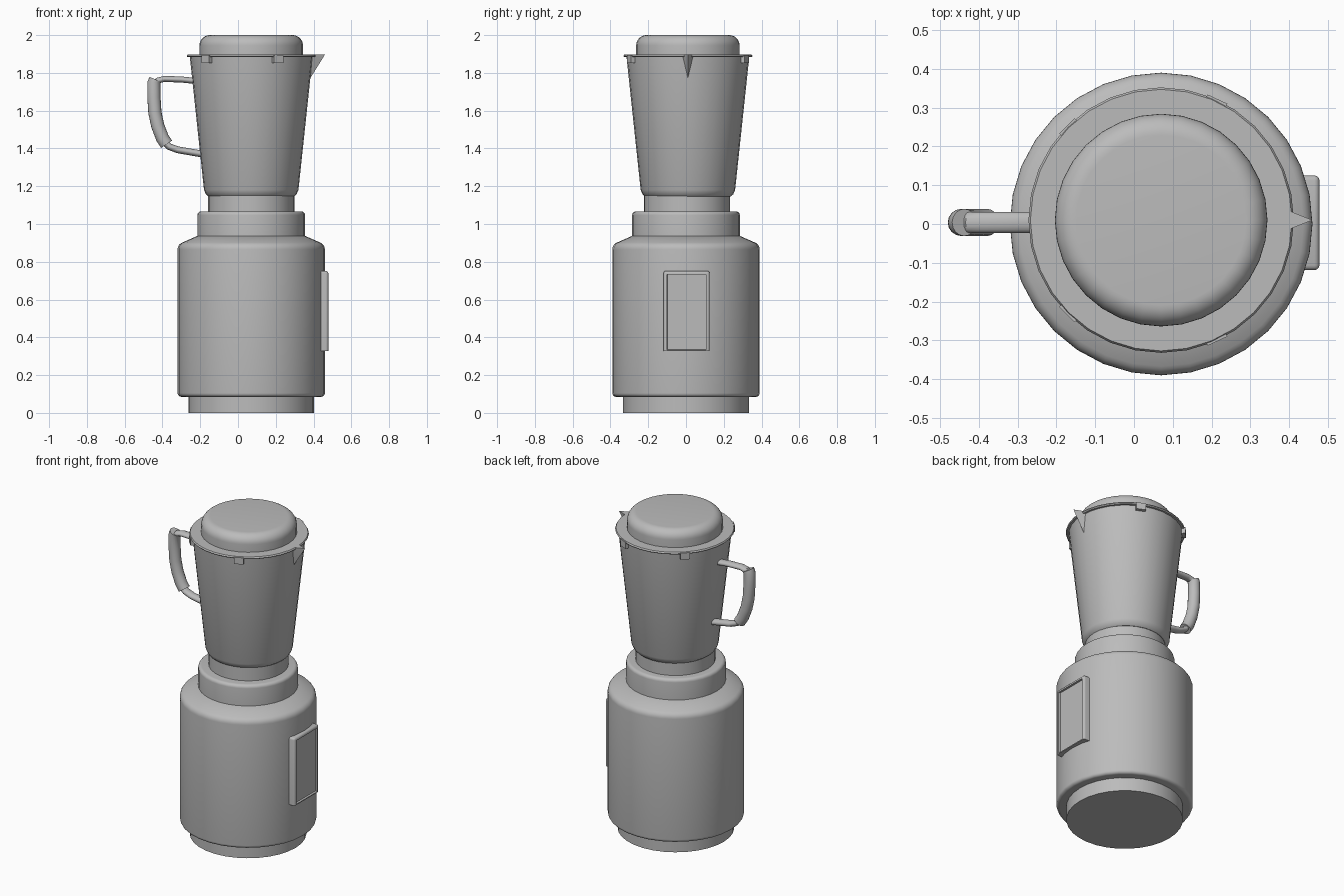
import bpy, bmesh, math
from math import sin, cos, radians
from mathutils import Vector

old = bpy.data.objects.get("Cube")
if old:
    bpy.data.objects.remove(old)

AXIS = 0.07      # x of the turned parts
JAR_Y = 0.01     # slight depth offset of the jar

grey = bpy.data.materials.new("plain grey")
grey.use_nodes = True
tone = (0.5, 0.5, 0.5, 1)
grey.diffuse_color = tone
grey.node_tree.nodes["Principled BSDF"].inputs["Base Color"].default_value = tone


def finish(bm, name, angle=40):
    bmesh.ops.recalc_face_normals(bm, faces=bm.faces)
    mesh = bpy.data.meshes.new(name)
    bm.to_mesh(mesh)
    bm.free()
    mesh.materials.append(grey)
    ob = bpy.data.objects.new(name, mesh)
    bpy.context.collection.objects.link(ob)
    bpy.ops.object.select_all(action='DESELECT')
    ob.select_set(True)
    bpy.context.view_layer.objects.active = ob
    bpy.ops.object.shade_smooth_by_angle(angle=radians(angle))
    return ob


def skin(bm, rings):
    """Join rings of points into a closed tube."""
    rows = [[bm.verts.new(p) for p in ring] for ring in rings]
    n = len(rows[0])
    for a, b in zip(rows, rows[1:]):
        for i in range(n):
            j = (i + 1) % n
            bm.faces.new((a[i], a[j], b[j], b[i]))
    bm.faces.new(rows[0])
    bm.faces.new(rows[-1])


def lathe(name, profile, y=0.0, n=32):
    bm = bmesh.new()
    turns = [2 * math.pi * i / n for i in range(n)]
    skin(bm, [[(AXIS + r * cos(t), y + r * sin(t), z) for t in turns]
              for r, z in profile])
    return finish(bm, name)


def arc(r, z, size, start, end, steps=5):
    """Rounded corner: profile points about the centre (r, z)."""
    angles = [radians(start + (end - start) * i / steps) for i in range(steps + 1)]
    return [(r + size * cos(a), z + size * sin(a)) for a in angles]


def sweep(name, path, in_plane, depth, n=16):
    """Oval tube along a path in the x-z plane."""
    pts = [Vector((x, 0.004, z)) for x, z in path]
    rings = []
    for i, p in enumerate(pts):
        d = (pts[min(i + 1, len(pts) - 1)] - pts[max(i - 1, 0)]).normalized()
        side = Vector((-d.z, 0, d.x))
        rings.append([p + side * in_plane * cos(2 * math.pi * k / n)
                      + Vector((0, depth * sin(2 * math.pi * k / n), 0))
                      for k in range(n)])
    bm = bmesh.new()
    skin(bm, rings)
    return finish(bm, name)


# Motor base
lathe("foot", [(0.333, 0), (0.333, 0.1)])
lathe("motor_housing", arc(0.37, 0.105, 0.02, -90, 0)
      + arc(0.35, 0.865, 0.04, 0, 65) + [(0.285, 0.937)])
lathe("jar_seat", [(0.285, 0.92)] + arc(0.265, 1.047, 0.02, 0, 90))

# Jar with lid
lathe("jar_neck", [(0.228, 1.05), (0.228, 1.16)], JAR_Y / 2)
lathe("jar", [(0.226, 1.145), (0.24, 1.157), (0.25, 1.18), (0.325, 1.885)], JAR_Y)
lathe("lid_rim", [(0.337, 1.883), (0.342, 1.889), (0.337, 1.897)], JAR_Y)
lathe("lid_cap", [(0.274, 1.89)] + arc(0.219, 1.945, 0.055, 0, 90, 8), JAR_Y)

# Tabs hanging from the lid rim
for name, deg in (("back_right", 135), ("front_right", 225),
                  ("front_left", 295), ("back_left", 65)):
    bm = bmesh.new()
    bmesh.ops.create_cube(bm, size=1)
    a = radians(deg)
    for v in bm.verts:
        r, t = 0.333 + v.co.x * 0.022, v.co.y * 0.056
        v.co = (AXIS + r * cos(a) - t * sin(a),
                JAR_Y + r * sin(a) + t * cos(a), 1.873 + v.co.z * 0.042)
    finish(bm, "lid_tab_" + name)

# Pouring spout, a narrow wedge under a pointed lip
bm = bmesh.new()
top = [bm.verts.new((x, JAR_Y + y, 1.897)) for x, y in
       ((0.36, -0.04), (0.46, 0), (0.36, 0.04))]
low = [bm.verts.new((x, JAR_Y + y, z)) for x, y, z in
       ((0.36, -0.04, 1.883), (0.452, 0, 1.883), (0.36, 0.04, 1.883))]
tip = bm.verts.new((0.375, JAR_Y, 1.76))
bm.faces.new(top)
for i in range(3):
    j = (i + 1) % 3
    bm.faces.new((top[i], low[i], low[j], top[j]))
    bm.faces.new((low[i], tip, low[j]))
finish(bm, "spout")

# Handle: two thin arms and a thicker grip
sweep("handle_upper_arm", [(-0.22, 1.757), (-0.3, 1.765), (-0.39, 1.768),
                           (-0.425, 1.76), (-0.44, 1.735)], 0.016, 0.027)
sweep("handle_grip", [(-0.437, 1.765), (-0.444, 1.75), (-0.445, 1.67),
                      (-0.44, 1.59), (-0.425, 1.52), (-0.4, 1.455),
                      (-0.378, 1.422)], 0.035, 0.035)
sweep("handle_lower_arm", [(-0.395, 1.44), (-0.365, 1.41), (-0.32, 1.393),
                           (-0.17, 1.367)], 0.018, 0.027)

# Control panel: box with rounded outer edges and a recessed face
bm = bmesh.new()
bmesh.ops.create_cube(bm, size=1)
for v in bm.verts:
    v.co = (0.439 + v.co.x * 0.078, 0.003 + v.co.y * 0.244, 0.54 + v.co.z * 0.424)
edges = [e for e in bm.edges if all(v.co.x > 0.45 and v.co.z > 0.5 for v in e.verts)
         or (all(v.co.x > 0.45 for v in e.verts) and abs(e.verts[0].co.z - e.verts[1].co.z) > 0.1)
         or (all(v.co.z > 0.7 for v in e.verts) and abs(e.verts[0].co.x - e.verts[1].co.x) > 0.05)]
bmesh.ops.bevel(bm, geom=edges, offset=0.013, segments=3, profile=0.5, affect='EDGES')
bm.normal_update()
face = max((f for f in bm.faces if f.normal.x > 0.99), key=lambda f: f.calc_area())
bmesh.ops.inset_region(bm, faces=[face], thickness=0.008)
bmesh.ops.inset_region(bm, faces=[face], thickness=0.002, depth=-0.012)
finish(bm, "control_panel")
